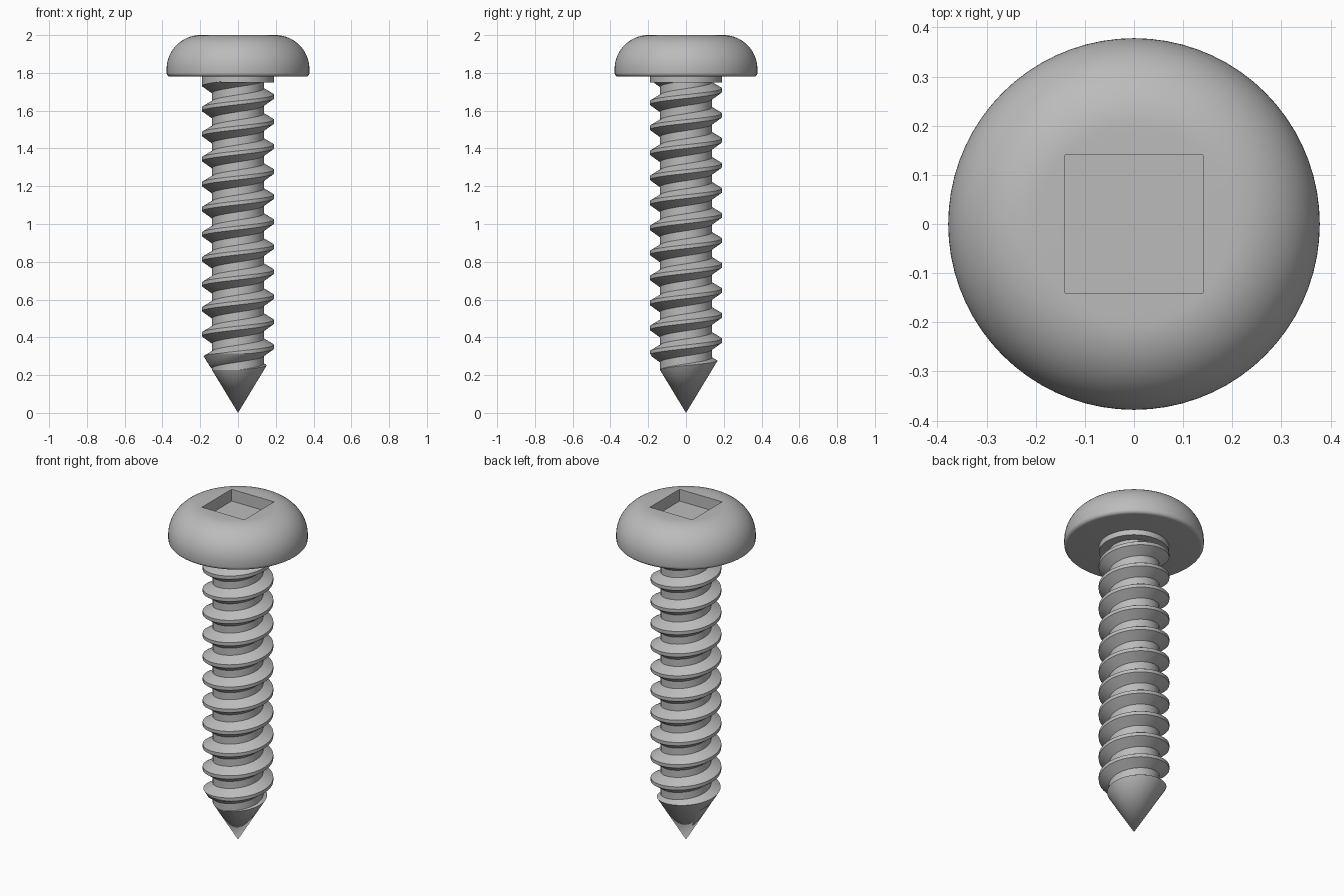
import bpy, bmesh
from math import sin, cos, tau, radians
from mathutils import Vector

cube = bpy.data.objects.get("Cube")
if cube:
    bpy.data.objects.remove(cube, do_unlink=True)

SEG = 72
PITCH = 0.1325
CORE, CREST = 0.137, 0.191

steel = bpy.data.materials.new("grey_steel")
steel.use_nodes = True
steel.diffuse_color = (0.5, 0.5, 0.5, 1)
bsdf = next(n for n in steel.node_tree.nodes if n.type == 'BSDF_PRINCIPLED')
bsdf.inputs["Base Color"].default_value = (0.5, 0.5, 0.5, 1)


def to_object(name, bm):
    bmesh.ops.recalc_face_normals(bm, faces=bm.faces)
    mesh = bpy.data.meshes.new(name)
    bm.to_mesh(mesh)
    bm.free()
    mesh.materials.append(steel)
    obj = bpy.data.objects.new(name, mesh)
    bpy.context.collection.objects.link(obj)
    return obj


def lathe(name, profile):
    """Spin (radius, z) points that start and end on the axis."""
    bm = bmesh.new()
    verts = [bm.verts.new((r, 0, z)) for r, z in profile]
    edges = [bm.edges.new(pair) for pair in zip(verts, verts[1:])]
    bmesh.ops.spin(bm, geom=verts + edges, cent=(0, 0, 0), axis=(0, 0, 1),
                   angle=tau, steps=SEG, use_merge=True)
    bmesh.ops.remove_doubles(bm, verts=bm.verts, dist=1e-5)
    return to_object(name, bm)


def select_only(obj):
    bpy.ops.object.select_all(action='DESELECT')
    obj.select_set(True)
    bpy.context.view_layer.objects.active = obj


def boolean(obj, cutter, operation):
    cutter.hide_render = True
    mod = obj.modifiers.new("cut", 'BOOLEAN')
    mod.operation, mod.object, mod.solver = operation, cutter, 'EXACT'
    select_only(obj)
    bpy.ops.object.modifier_apply(modifier=mod.name)
    bpy.data.objects.remove(cutter, do_unlink=True)


def arc(cx, cz, radius, start, end, steps):
    angles = [radians(start + (end - start) * i / steps) for i in range(steps + 1)]
    return [(cx + radius * cos(a), cz + radius * sin(a)) for a in angles]


# Threaded shaft: one helical skin, overlong at both ends, fanned shut to the axis
first, last = -5 * SEG, 12 * SEG
section = [(CORE, -0.048), (CREST, -0.01), (CREST, 0.01), (CORE, 0.042)]
bm = bmesh.new()
columns = []
for j in range(first, last):
    a = tau * j / SEG
    z0 = 0.35 + PITCH * j / SEG
    columns.append([bm.verts.new((r * cos(a), r * sin(a), z0 + dz)) for r, dz in section])
for j in range(len(columns) - SEG - 1):
    here = columns[j] + [columns[j + SEG][0]]
    there = columns[j + 1] + [columns[j + SEG + 1][0]]
    for k in range(len(section)):
        bm.faces.new((here[k], there[k], there[k + 1], here[k + 1]))
bmesh.ops.delete(bm, geom=[v for v in bm.verts if not v.link_faces], context='VERTS')
rim = [e for e in bm.edges if e.is_boundary]
for lower in (True, False):
    ring = [e for e in rim if (e.verts[0].co.z < 1) == lower]
    heights = [v.co.z for e in ring for v in e.verts]
    hub = bm.verts.new(Vector((0, 0, (min(heights) + max(heights)) / 2)))
    for e in ring:
        bm.faces.new((e.verts[0], e.verts[1], hub))
shaft = to_object("threaded_shaft", bm)

# Trim the shaft to a cone point below and a flat end under the head
envelope = lathe("point_envelope", [(0, 0), (0.21, 0.347), (0.21, 1.755), (0, 1.755)])
boolean(shaft, envelope, 'INTERSECT')

# Collar between thread and head
collar = lathe("collar", [(0, 1.748), (0.19, 1.748), (0.19, 1.79), (0, 1.79)])

# Rounded pan head with a square drive recess
head = lathe("head", [(0, 1.78)] + arc(0.358, 1.8, 0.02, -90, 0, 6)
             + arc(0.198, 1.82, 0.18, 0, 90, 20) + [(0, 2)])
bm = bmesh.new()
bmesh.ops.create_cube(bm, size=1)
bmesh.ops.scale(bm, vec=(0.28, 0.28, 0.2), verts=bm.verts)
bmesh.ops.translate(bm, vec=(0, 0, 2.03), verts=bm.verts)
boolean(head, to_object("drive_cutter", bm), 'DIFFERENCE')

for part in (shaft, collar, head):
    select_only(part)
    bpy.ops.object.shade_smooth_by_angle(angle=radians(25))
